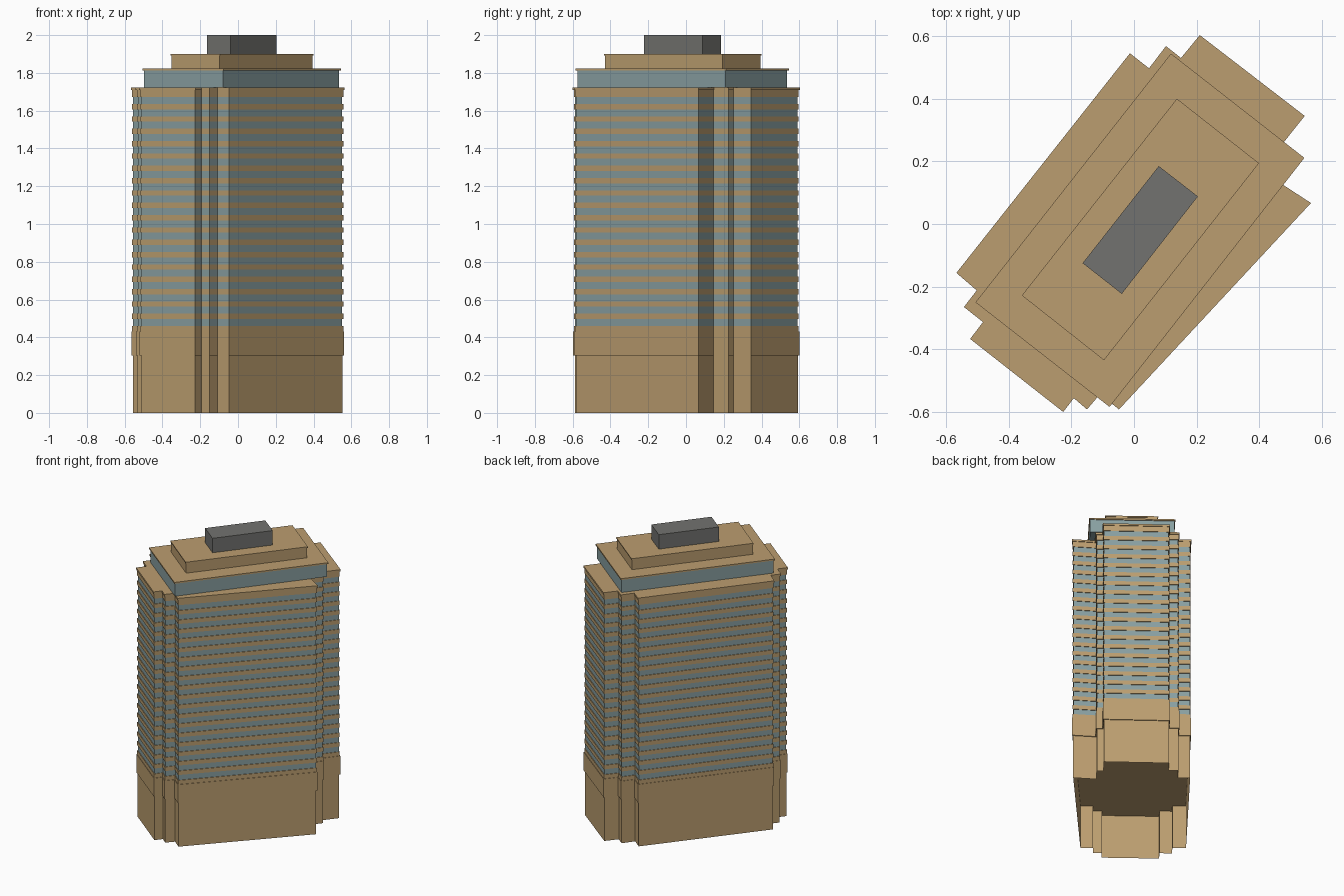
import bpy
import bmesh
from mathutils import Vector

if "Cube" in bpy.data.objects:
    bpy.data.objects.remove(bpy.data.objects["Cube"])


def material(name, rgb):
    m = bpy.data.materials.new(name)
    m.diffuse_color = (*rgb, 1)
    m.use_nodes = True
    m.node_tree.nodes["Principled BSDF"].inputs["Base Color"].default_value = m.diffuse_color
    return m


STONE = material("stone", (0.50, 0.34, 0.16))
GLASS = material("glass", (0.25, 0.35, 0.36))
GREY = material("grey_metal", (0.17, 0.17, 0.16))

# Stepped footprint of the tower, clockwise from the north-west corner
FOOTPRINT = [
    (-0.013, 0.545), (0.048, 0.497), (0.102, 0.568), (0.150, 0.530),
    (0.210, 0.603), (0.545, 0.345), (0.471, 0.252), (0.504, 0.226),
    (0.442, 0.147), (0.565, 0.067), (-0.048, -0.592), (-0.108, -0.543),
    (-0.150, -0.592), (-0.192, -0.556), (-0.226, -0.600), (-0.523, -0.367),
    (-0.482, -0.313), (-0.543, -0.265), (-0.502, -0.212), (-0.567, -0.156),
]
PENTHOUSE = [(-0.506, -0.250), (0.118, 0.544), (0.544, 0.211), (-0.078, -0.584)]
UPPER_TIER = [(-0.358, -0.228), (0.137, 0.400), (0.399, 0.194), (-0.096, -0.435)]
PLANT_ROOM = [(-0.164, -0.125), (0.079, 0.185), (0.204, 0.088), (-0.039, -0.223)]


def inset(points, d):
    """Move every edge of a clockwise outline inwards by d."""
    pts = [Vector(p) for p in points]
    out = []
    for i, p in enumerate(pts):
        a = (p - pts[i - 1]).normalized()
        b = (pts[(i + 1) % len(pts)] - p).normalized()
        na, nb = Vector((a.y, -a.x)), Vector((b.y, -b.x))
        out.append(p + (na + nb) * d / (1 + na.dot(nb)))
    return out


def stack(name, outline, levels, mats, bottom=True, top=True):
    """Loft an outline through (inset, z, material of the wall above) levels."""
    bm = bmesh.new()
    rings = [[bm.verts.new((p.x, p.y, z)) for p in inset(outline, d)]
             for d, z, _ in levels]
    n = len(outline)
    for (lo, hi), (_, _, mi) in zip(zip(rings, rings[1:]), levels):
        for i in range(n):
            j = (i + 1) % n
            f = bm.faces.new((lo[j], lo[i], hi[i], hi[j]))
            f.material_index = mi
    if bottom:
        bm.faces.new(rings[0])
    if top:
        bm.faces.new(rings[-1][::-1])
    bm.normal_update()
    me = bpy.data.meshes.new(name)
    bm.to_mesh(me)
    bm.free()
    for m in mats:
        me.materials.append(m)
    ob = bpy.data.objects.new(name, me)
    bpy.context.collection.objects.link(ob)
    return ob


def prism(name, outline, z0, z1, mat, d=0.0, **caps):
    return stack(name, outline, [(d, z0, 0), (d, z1, 0)], [mat], **caps)


# Podium: open-bottomed walls with a wider band above
prism("podium_walls", FOOTPRINT, 0, 0.305, STONE, 0.008, bottom=False, top=False)
prism("podium_band", FOOTPRINT, 0.305, 0.432, STONE, 0.002)

# Tower facade: projecting stone spandrels alternating with recessed window strips
FLOORS, FIRST, PITCH, WINDOW = 19, 0.46, 0.0653, 0.037
OUT, IN = 0.005, 0.009
levels = [(OUT, 0.432, 0)]
for k in range(FLOORS):
    z = FIRST + k * PITCH
    levels += [(OUT, z, 0), (IN, z, 1), (IN, z + WINDOW, 0), (OUT, z + WINDOW, 0)]
levels.append((OUT, 1.71, 0))
stack("tower_facade", FOOTPRINT, levels, [STONE, GLASS], bottom=False, top=False)
prism("tower_roof_slab", FOOTPRINT, 1.71, 1.723, STONE)

# Set-back roof tiers, each with a thin overhanging slab
prism("penthouse_glazing", PENTHOUSE, 1.723, 1.812, GLASS, 0.006)
prism("penthouse_roof_slab", PENTHOUSE, 1.812, 1.822, STONE)
prism("upper_tier_walls", UPPER_TIER, 1.822, 1.892, STONE, 0.004)
prism("upper_tier_roof_slab", UPPER_TIER, 1.892, 1.90, STONE)
prism("plant_room", PLANT_ROOM, 1.90, 2.0, GREY)
